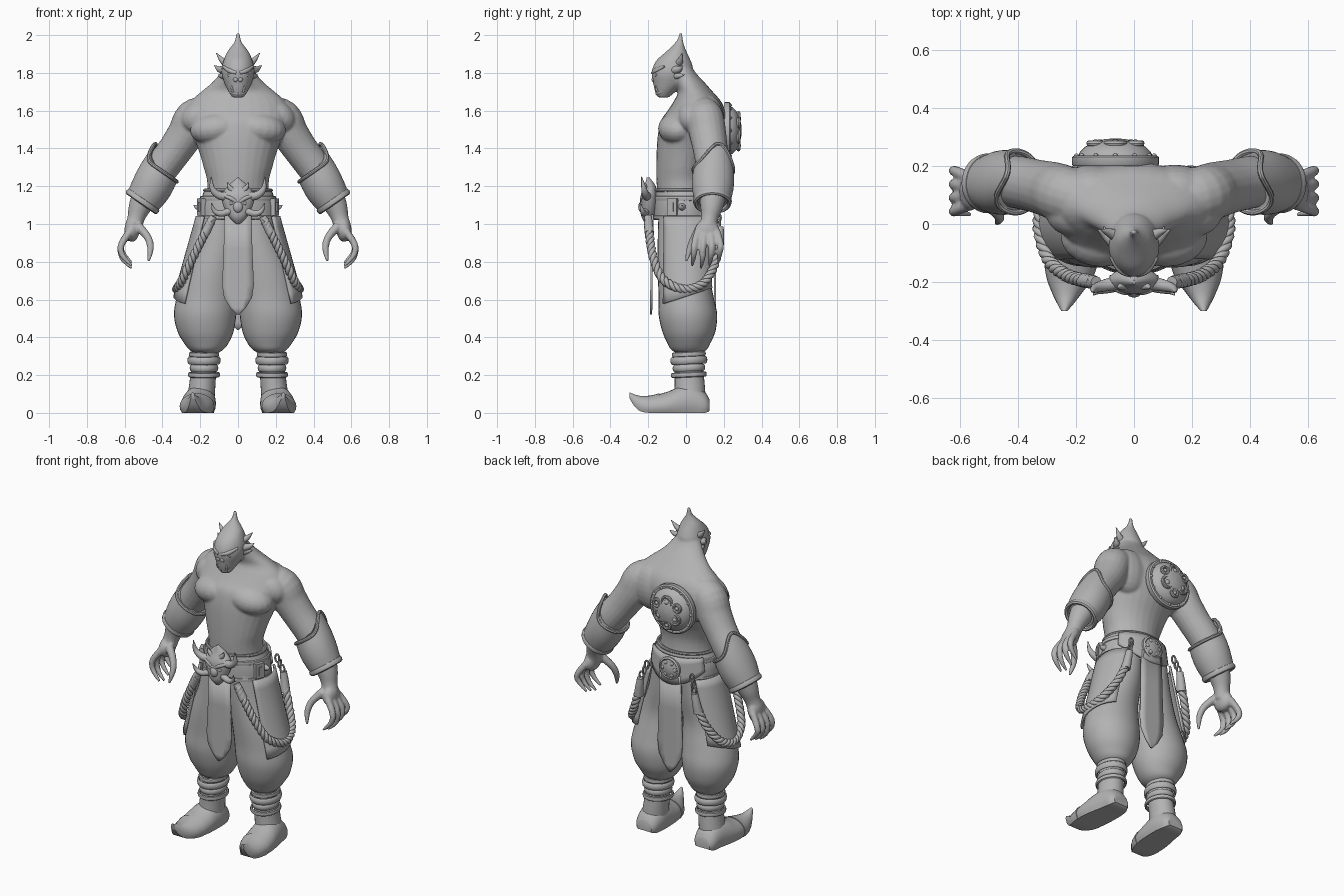
import bpy, bmesh, math
from math import sin, cos, pi, radians
from mathutils import Vector, Matrix

start = bpy.data.objects.get("Cube")
if start:
    bpy.data.objects.remove(start)

grey = bpy.data.materials.new("plain_grey")
grey.use_nodes = True
grey.diffuse_color = (.45, .45, .45, 1)
for node in grey.node_tree.nodes:
    if node.type == 'BSDF_PRINCIPLED':
        node.inputs["Base Color"].default_value = grey.diffuse_color
        node.inputs["Roughness"].default_value = .7


# ---------- helpers ----------
def smooth(points, steps=4):
    """Pass a rounded curve through tuples of any length."""
    ext = [points[0]] + list(points) + [points[-1]]
    out = []
    for a, b, c, d in zip(ext, ext[1:], ext[2:], ext[3:]):
        for i in range(steps):
            t = i / steps
            out.append(tuple(.5 * (2*q + (r-p)*t + (2*p - 5*q + 4*r - s)*t*t + (3*q - p - 3*r + s)*t**3)
                             for p, q, r, s in zip(a, b, c, d)))
    return out + [tuple(points[-1])]


def loft(bm, rings, closed=False):
    rows = [[bm.verts.new(p) for p in ring] for ring in rings]
    pairs = list(zip(rows, rows[1:])) + ([(rows[-1], rows[0])] if closed else [])
    for low, high in pairs:
        for i in range(len(low)):
            j = (i + 1) % len(low)
            bm.faces.new((low[i], low[j], high[j], high[i]))
    if not closed:
        bm.faces.new(rows[0])
        bm.faces.new(rows[-1])


def ring(center, u, v, count):
    c, u, v = Vector(center), Vector(u), Vector(v)
    return [c + u * cos(2*pi*i/count) + v * sin(2*pi*i/count) for i in range(count)]


def stack(bm, sections, count=28):
    """Level ellipses given as x, y, z, half width, half depth."""
    loft(bm, [ring((x, y, z), (max(w, .002), 0, 0), (0, max(d, .002), 0), count)
              for x, y, z, w, d in smooth(sections)])


def tube(bm, points, count=12, steps=4):
    """Round limb along x, y, z, radius."""
    pts = smooth(points, steps) if steps else points
    pos = [Vector(p[:3]) for p in pts]
    u, rings = None, []
    for i, p in enumerate(pts):
        t = (pos[min(i + 1, len(pos) - 1)] - pos[max(i - 1, 0)]).normalized()
        u = t.orthogonal() if u is None else u - t * u.dot(t)
        u.normalize()
        r = max(p[3], .002)
        rings.append(ring(pos[i], u * r, t.cross(u) * r, count))
    loft(bm, rings)


def hoop(bm, center, u, v, thick, tall, count=32):
    """Closed band around an ellipse with half axes u and v."""
    u, v = Vector(u), Vector(v)
    axis = u.cross(v).normalized()
    loft(bm, [ring(p, (p - Vector(center)).normalized() * thick, axis * tall, 8)
              for p in ring(center, u, v, count)], closed=True)


def ball(bm, center, size, turn=0):
    m = Matrix.Translation(center) @ Matrix.Rotation(turn, 4, 'Y') @ Matrix.Diagonal((*size, 1))
    bmesh.ops.create_uvsphere(bm, u_segments=20, v_segments=12, radius=1, matrix=m)


def box(bm, center, size, turn=0):
    m = Matrix.Translation(center) @ Matrix.Rotation(turn, 4, 'Z') @ Matrix.Diagonal((*size, 1))
    bmesh.ops.create_cube(bm, size=1, matrix=m)


def lathe(bm, center, profile, count=40):
    """Disc facing back, profile of radius and depth."""
    x, y, z = center
    loft(bm, [ring((x, y + d, z), (r, 0, 0), (0, 0, r), count) for r, d in profile])


def sheet(bm, rows):
    grid = [[bm.verts.new(p) for p in row] for row in rows]
    for a, b in zip(grid, grid[1:]):
        for i in range(len(a) - 1):
            bm.faces.new((a[i], a[i+1], b[i+1], b[i]))


def make(name, bm, mirror=False, blend=0, thick=0, angle=40):
    if mirror:
        copy = bmesh.ops.duplicate(bm, geom=bm.verts[:] + bm.edges[:] + bm.faces[:])["geom"]
        for v in copy:
            if isinstance(v, bmesh.types.BMVert):
                v.co.x *= -1
    bmesh.ops.recalc_face_normals(bm, faces=bm.faces[:])
    mesh = bpy.data.meshes.new(name)
    bm.to_mesh(mesh)
    bm.free()
    mesh.materials.append(grey)
    mesh.polygons.foreach_set("use_smooth", [True] * len(mesh.polygons))
    mesh.set_sharp_from_angle(angle=radians(angle))
    obj = bpy.data.objects.new(name, mesh)
    bpy.context.collection.objects.link(obj)
    if blend:
        mod = obj.modifiers.new("blend", 'REMESH')
        mod.mode, mod.voxel_size, mod.use_smooth_shade = 'VOXEL', blend, True
        mod = obj.modifiers.new("soften", 'SMOOTH')
        mod.factor, mod.iterations = .5, 6
    if thick:
        mod = obj.modifiers.new("thickness", 'SOLIDIFY')
        mod.thickness, mod.offset = thick, 0


# ---------- body: torso, head, arms and hands fused together ----------
bm = bmesh.new()
stack(bm, [(0, 0, 1, .18, .14), (0, -.02, 1.2, .162, .135), (0, -.015, 1.3, .182, .142),
           (0, .01, 1.4, .212, .165), (0, .03, 1.48, .245, .178), (0, .04, 1.55, .27, .172),
           (0, .055, 1.6, .27, .152), (0, .06, 1.65, .25, .125), (0, .05, 1.7, .195, .092),
           (0, .02, 1.75, .135, .078), (0, -.01, 1.8, .094, .062), (0, -.03, 1.85, .06, .05)])
stack(bm, [(0, -.12, 1.67, .03, .03), (0, -.11, 1.7, .05, .054), (0, -.09, 1.74, .07, .083),
           (0, -.08, 1.79, .086, .102), (0, -.07, 1.83, .086, .106), (0, -.065, 1.87, .075, .088),
           (0, -.052, 1.91, .058, .056), (0, -.042, 1.94, .036, .034), (0, -.034, 1.965, .018, .02),
           (0, -.03, 1.985, .014, .013), (0, -.028, 2.01, .01, .007)])
for side in (1, -1):
    ball(bm, (side * .11, -.04, 1.505), (.145, .108, .088), side * .12)
    ball(bm, (side * .2, .04, 1.57), (.11, .085, .085), side * .5)
    ball(bm, (side * .14, .12, 1.54), (.13, .085, .14))
    tube(bm, [(side * x, y, z, r) for x, y, z, r in (
        (.16, .08, 1.59, .09), (.235, .1, 1.56, .1), (.275, .115, 1.48, .098), (.335, .13, 1.39, .092),
        (.41, .145, 1.29, .09), (.47, .145, 1.19, .08), (.52, .135, 1.09, .06),
        (.54, .125, 1.03, .046), (.555, .115, .98, .046))], 20)
    ball(bm, (side * .562, .112, .965), (.04, .066, .06))
    for i in range(4):
        base, y, drop = .064 + .033 * i, .045 + .046 * i, .014 * abs(i - 1)
        tube(bm, [(side * .572, base, .96, .021), (side * .618, y, .89, .0185),
                  (side * .612, y - .004, .82 + drop, .016), (side * .562, y - .012, .765 + drop, .008)], 10)
    tube(bm, [(side * .53, .08, .99, .026), (side * .478, .045, .93, .021),
              (side * .463, .02, .87, .018), (side * .475, 0, .8, .008)], 10)
make("body", bm, blend=.007)

# ---------- face details and head fins ----------
bm = bmesh.new()
tube(bm, [(.008, -.175, 1.8, .01), (.045, -.158, 1.812, .013), (.08, -.115, 1.835, .006)])
ball(bm, (.04, -.155, 1.785), (.02, .012, .008), -.3)
ball(bm, (.012, -.17, 1.765), (.014, .012, .014))
tube(bm, [(0, -.158, 1.715, .009), (.03, -.15, 1.72, .009), (.055, -.12, 1.735, .006)])
tube(bm, [(0, -.152, 1.69, .01), (.03, -.138, 1.695, .01), (.05, -.105, 1.715, .006)])
tube(bm, [(.028, -.15, 1.7, .007), (.033, -.158, 1.72, .006), (.032, -.158, 1.738, .001)])
tube(bm, [(.06, -.04, 1.85, .022), (.085, -.03, 1.868, .015), (.115, -.02, 1.905, .002)])
tube(bm, [(.07, -.06, 1.815, .024), (.1, -.035, 1.82, .016), (.125, -.02, 1.84, .002)])
tube(bm, [(.07, -.05, 1.785, .02), (.09, -.03, 1.785, .012), (.105, -.01, 1.79, .002)])
make("face_details", bm, mirror=True)

# ---------- bracers with a raised outer point and rolled edges ----------
bm = bmesh.new()
along, out, back = Vector((.57, 0, -.82)), Vector((.82, 0, .57)), Vector((0, 1, 0))
rings = []
for k in range(6):
    t = k / 5
    r = .106 + .011 * sin(pi * t) - .012 * t
    row = ring(Vector((.41, .145, 1.285)).lerp((.505, .14, 1.12), t), out * r, back * r, 40)
    rings.append([p - along * (1 - t) * .1 * max(0, cos(2*pi*i/40 - .3)) ** 4 for i, p in enumerate(row)])
loft(bm, rings)
rim = [(*p, .01) for p in rings[0]]
tube(bm, rim + rim[:2], 8, 0)
hoop(bm, (.505, .14, 1.12), out * .09, back * .09, .013, .018)
make("bracers", bm, mirror=True)

# ---------- trousers ----------
bm = bmesh.new()
stack(bm, [(.09, -.005, 1.07, .1, .14), (.105, -.01, .9, .125, .14), (.14, -.015, .75, .145, .135),
           (.163, 0, .62, .16, .145), (.174, .01, .52, .165, .155), (.172, .015, .43, .148, .14),
           (.168, .015, .37, .118, .114), (.168, .015, .335, .09, .094), (.17, .015, .315, .06, .06)], 32)
make("trousers", bm, mirror=True)

# ---------- ankle wraps and curled boots ----------
bm = bmesh.new()
stack(bm, [(.175, .015, .34, .06, .07), (.18, .015, .25, .066, .075), (.19, .02, .14, .07, .08),
           (.2, .02, .06, .075, .085)])
for z, extra, tall in ((.31, .004, .014), (.278, .012, .02), (.238, 0, .018), (.202, .009, .014)):
    hoop(bm, (.18, .015, z), (.068 + extra, 0, 0), (0, .078 + extra, .004), .008, tall)
make("ankle_wraps", bm, mirror=True)


def boot(bm, sections, grow=0):
    rings = []
    for y, x, w, low, high in smooth(sections):
        rings.append([(x + (w + grow) * cos(a), y, low + (high + grow - low) * max(0, (sin(a) + .5) / 1.5))
                      for a in (2*pi*i/24 for i in range(24))])
    loft(bm, rings)


toe = [(-.14, .217, .088, 0, .1), (-.19, .222, .074, 0, .088), (-.24, .231, .046, .008, .086),
       (-.275, .236, .024, .038, .095), (-.3, .24, .006, .08, .105)]
bm = bmesh.new()
boot(bm, [(.125, .2, .05, .01, .07), (.1, .2, .07, 0, .11), (.04, .2, .082, 0, .15), (-.03, .207, .09, 0, .14),
          (-.09, .213, .093, 0, .115)] + toe)
make("boots", bm, mirror=True)
bm = bmesh.new()
boot(bm, toe, .004)
make("toe_caps", bm, mirror=True)

# ---------- belt, back plate, side buckles and medallion ----------
bm = bmesh.new()
stack(bm, [(0, -.01, 1.02, .206, .16), (0, -.01, 1.1, .203, .16), (0, -.015, 1.18, .178, .148)], 40)
hoop(bm, (0, -.01, 1.035), (.203, 0, 0), (0, .157, 0), .009, .012)
hoop(bm, (0, -.01, 1.135), (.194, 0, 0), (0, .153, 0), .009, .014)
hoop(bm, (0, -.015, 1.178), (.176, 0, 0), (0, .146, 0), .009, .009)
make("belt", bm)
bm = bmesh.new()
rows = []
for k in range(5):
    t = k / 4
    rows.append([((.195 + .014 * t) * sin(a), -.01 + (.162 + .008 * t) * cos(a), 1.16 - t * (.08 + .09 * cos(a * 1.5)))
                 for a in (radians(d) for d in range(-60, 61, 8))])
sheet(bm, rows)
make("belt_back_plate", bm, thick=.014)
bm = bmesh.new()
box(bm, (.192, -.07, 1.09), (.03, .055, .09), -.4)
box(bm, (.205, -.075, 1.09), (.015, .02, .05), -.4)
tube(bm, [(.2, -.02, 1.09, .02), (.22, -.02, 1.09, .012), (.235, -.02, 1.1, .001)])
make("side_buckles", bm, mirror=True)
bm = bmesh.new()
lathe(bm, (0, .135, 1.085), [(.07, 0), (.07, .03), (.06, .036), (.055, .032), (.03, .04), (.005, .043)])
for i in range(6):
    ball(bm, (.04 * cos(i*pi/3), .169, 1.085 + .04 * sin(i*pi/3)), (.012, .008, .012))
make("back_medallion", bm)

# ---------- horned mask buckle ----------
bm = bmesh.new()
stack(bm, [(0, -.2, 1, .01, .01), (0, -.2, 1.035, .045, .035), (0, -.195, 1.09, .075, .045),
           (0, -.195, 1.15, .088, .045), (0, -.19, 1.2, .055, .03), (0, -.2, 1.245, .004, .008)], 20)
ball(bm, (0, -.235, 1.09), (.026, .018, .03))
make("mask_buckle", bm)
bm = bmesh.new()
tube(bm, [(.04, -.2, 1.15, .026), (.095, -.21, 1.15, .022), (.135, -.222, 1.185, .015), (.142, -.235, 1.25, .002)])
tube(bm, [(.04, -.21, 1.07, .02), (.09, -.222, 1.055, .017), (.125, -.23, 1.07, .012), (.14, -.245, 1.11, .002)])
tube(bm, [(.02, -.21, 1.17, .018), (.045, -.215, 1.195, .012), (.055, -.22, 1.22, .002)])
tube(bm, [(.005, -.232, 1.115, .01), (.035, -.232, 1.135, .012), (.075, -.22, 1.15, .008)])
ball(bm, (.035, -.23, 1.11), (.014, .01, .01))
make("mask_horns", bm, mirror=True)

# ---------- hanging cloths ----------
for name, y_top, y_low, tip in (("front_cloth", -.178, -.185, .52), ("back_cloth", .152, .154, .44)):
    bm = bmesh.new()
    rows = []
    for t, w in ((0, .072), (.35, .076), (.7, .084), (.83, .074), (.93, .042), (1, .006)):
        rows.append([(w * s, y_top + (y_low - y_top) * t, 1.05 + (tip - 1.05) * t) for s in (-1, -.5, 0, .5, 1)])
    sheet(bm, rows)
    make(name, bm, thick=.012)
bm = bmesh.new()
rows = []
for k in range(9):
    t = k / 8
    rows.append([(.1 + .065 * t + (.118 + .054 * t) * cos(a), -.005 + (.15 + .006 * t) * sin(a),
                  1.04 - t * (.425 - .05 * sin(a))) for a in (radians(d) for d in range(-47, 64, 10))])
sheet(bm, rows)
make("side_cloths", bm, mirror=True, thick=.012)

# ---------- twisted ropes with end sleeves and chain links ----------
path = smooth([(.14, -.2, 1.02), (.185, -.192, .93), (.24, -.172, .82), (.295, -.12, .705), (.325, -.01, .655),
               (.305, .09, .685), (.25, .15, .78), (.2, .175, .9)], 14)
bm = bmesh.new()
for strand in range(3):
    points = []
    for i, p in enumerate(path):
        t = (Vector(path[min(i+1, len(path)-1)]) - Vector(path[max(i-1, 0)])).normalized()
        side = t.cross((1, 0, .3)).normalized()
        a = i * .62 + strand * 2 * pi / 3
        points.append((*(Vector(p) + (side * cos(a) + t.cross(side) * sin(a)) * .012), .013))
    tube(bm, points, 7, 0)
make("ropes", bm, mirror=True, angle=60)
bm = bmesh.new()
tube(bm, [(.13, -.2, 1.04, .02), (.15, -.198, 1.0, .023), (.172, -.194, .955, .025)])
tube(bm, [(.205, .172, .87, .028), (.195, .178, .93, .024), (.185, .18, .985, .02)])
for i in range(3):
    turn = (.014, 0, 0) if i % 2 == 0 else (0, .014, 0)
    hoop(bm, (.18 - .012 * i, .178 - .008 * i, 1.0 + .033 * i), turn, (0, 0, .024), .006, .006, 14)
make("rope_fittings", bm, mirror=True)

# ---------- round back shield ----------
bm = bmesh.new()
cx, cz = -.064, 1.495
lathe(bm, (cx, .2, cz), [(.146, 0), (.15, .006), (.15, .03), (.142, .036), (.128, .034),
                         (.122, .048), (.104, .066), (.075, .082), (.038, .092), (.004, .095)])
for i in range(12):
    a = i * pi / 6
    ball(bm, (cx + .134 * cos(a), .236, cz + .134 * sin(a)), (.008, .007, .008))
for i in range(3):
    a = pi / 2 + i * 2 * pi / 3
    for dist, turn, size in ((.062, 0, .032), (.08, pi / 3, .022)):
        x, z = cx + dist * cos(a + turn), cz + dist * sin(a + turn)
        hoop(bm, (x, .278, z), (size, 0, 0), (0, 0, size), .009, .01, 18)
        ball(bm, (x, .278, z), (size * .5, .014, size * .5))
make("back_shield", bm)
